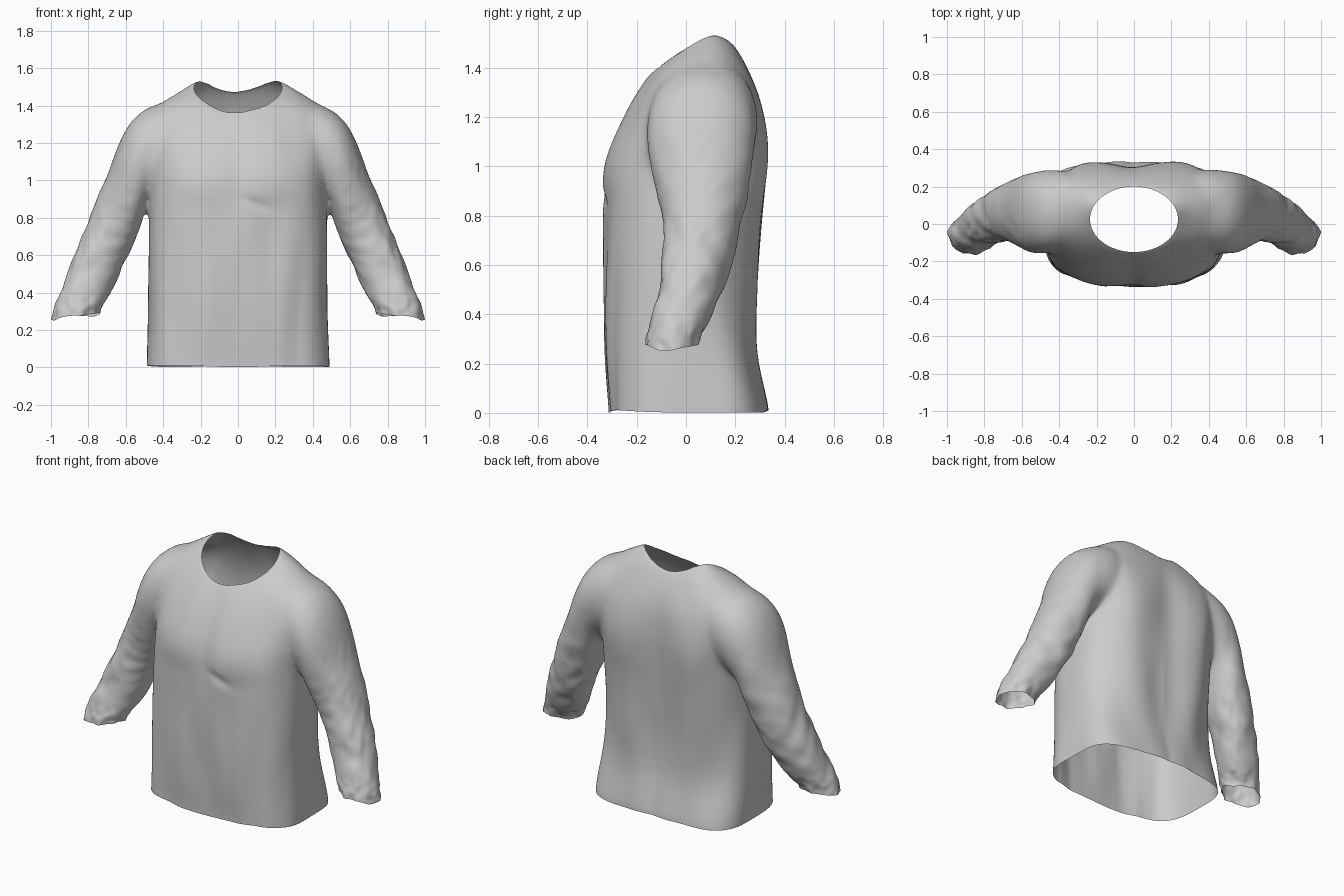
import bpy, bmesh
from math import sin, cos, pi, exp, atan2, hypot
from mathutils import Vector, noise

if "Cube" in bpy.data.objects:
    bpy.data.objects.remove(bpy.data.objects["Cube"])

SEG = 40
bm = bmesh.new()


def spow(v, e):
    return (abs(v) ** e) * (1 if v >= 0 else -1)


def loft(rings):
    """Closed solid through rings of (centre, half axis a, half axis b, exponent)."""
    loops = []
    for c, a, b, n in rings:
        loops.append([bm.verts.new(c + a * spow(cos(t), 2 / n) + b * spow(sin(t), 2 / n))
                      for t in (2 * pi * i / SEG for i in range(SEG))])
    for lo, hi in zip(loops, loops[1:]):
        for i in range(SEG):
            j = (i + 1) % SEG
            bm.faces.new((lo[i], lo[j], hi[j], hi[i]))
    bm.faces.new(loops[0][::-1])
    bm.faces.new(loops[-1])


# Torso: z, half width, front y, back y, squareness
torso = [(-.14, .49, -.31, .34, 3.6), (-.05, .49, -.31, .335, 3.6), (.02, .49, -.31, .332, 3.6),
         (.14, .485, -.32, .305, 3.3), (.3, .48, -.328, .275, 3), (.6, .48, -.335, .30, 2.7),
         (.85, .48, -.338, .325, 2.6), (1.0, .475, -.335, .342, 2.6), (1.12, .49, -.29, .342, 2.6),
         (1.25, .51, -.225, .322, 2.5), (1.35, .49, -.165, .285, 2.4), (1.42, .42, -.11, .25, 2.3),
         (1.48, .31, -.04, .215, 2.3), (1.525, .24, .02, .17, 2.2), (1.55, .17, .04, .14, 2)]
loft([(Vector((0, (f + k) / 2, z)), Vector((w, 0, 0)), Vector((0, (k - f) / 2, 0)), n)
      for z, w, f, k, n in torso])

# Sleeves: outer x, z, inner x, z, front y, back y
sleeve = [(.22, 1.47, .28, 1.02, -.08, .25), (.42, 1.425, .41, .97, -.15, .295),
          (.56, 1.35, .465, .91, -.165, .285), (.64, 1.2, .49, .85, -.15, .27),
          (.69, 1.04, .525, .74, -.115, .25), (.755, .91, .565, .64, -.09, .222),
          (.825, .72, .625, .515, -.088, .19), (.905, .52, .685, .39, -.12, .135),
          (.97, .36, .735, .315, -.155, .07), (.995, .27, .755, .27, -.162, .04),
          (1.0, .20, .77, .20, -.16, .03), (1.0, .12, .78, .12, -.16, .03)]
for s in (1, -1):
    loft([(Vector((s * (ox + ix) / 2, (f + k) / 2, (oz + iz) / 2)),
           Vector((s * (ox - ix) / 2, 0, (oz - iz) / 2)), Vector((0, (k - f) / 2, 0)), 2.15)
          for ox, oz, ix, iz, f, k in sleeve])

bmesh.ops.recalc_face_normals(bm, faces=bm.faces)
mesh = bpy.data.meshes.new("shirt")
bm.to_mesh(mesh)
bm.free()
shirt = bpy.data.objects.new("shirt", mesh)
bpy.context.collection.objects.link(shirt)
bpy.context.view_layer.objects.active = shirt
shirt.select_set(True)


def bump(v, c, w):
    return exp(-((v - c) / w) ** 2)


def ramp(v, lo, hi):
    t = min(1, max(0, (v - lo) / (hi - lo)))
    return t * t * (3 - 2 * t)


# Fuse the torso and sleeves into one skin
m = shirt.modifiers.new("round", 'SUBSURF')
m.levels = 2
m = shirt.modifiers.new("fuse", 'REMESH')
m.mode = 'VOXEL'
m.voxel_size = .011
m = shirt.modifiers.new("soften", 'SMOOTH')
m.factor, m.iterations = .5, 8
for name in ("round", "fuse", "soften"):
    bpy.ops.object.modifier_apply(modifier=name)

# Melt the armhole seams around the shoulders
group = shirt.vertex_groups.new(name="armhole")
for v in shirt.data.vertices:
    w = bump(abs(v.co.x), .44, .11) * ramp(v.co.z, .86, 1.0)
    if w > .02:
        group.add([v.index], w, 'REPLACE')
m = shirt.modifiers.new("melt", 'SMOOTH')
m.factor, m.iterations, m.vertex_group = .5, 80, "armhole"
bpy.ops.object.modifier_apply(modifier="melt")

bm = bmesh.new()
bm.from_mesh(shirt.data)
bm.normal_update()

# Cloth folds
normals = {v: v.normal.copy() for v in bm.verts}
for v, n in normals.items():
    x, y, z = v.co
    ax = abs(x)
    arm = ramp(ax - max(0, .5 - z) * .2, .5, .6) * (1 - ramp(z, 1.1, 1.3))
    body = 1 - ramp(ax, .47, .53)
    d = 0
    if body:
        low = ramp(1.0 - z, 0, .6)
        side = ramp(abs(y), .05, .2)
        if y < 0:
            d += -.010 * bump(x, 0, .05) * bump(z, 1.0, .2)
            d += .007 * bump(ax, .2, .13) * bump(z, .98, .13)
            d += -.010 * bump(z - .88 + .35 * (x - .08), 0, .03) * bump(x, .1, .07)
            d += -.003 * bump(z, .86, .06) * bump(ax, .2, .15)
            d += .010 * low * noise.noise(Vector((x * 9, 3, z * 1.2)))
        else:
            d += -.035 * bump(x, 0, .13) * bump(z, .95, .45)
            d += .016 * bump(ax, .29, .11) * bump(z, 1.02, .25)
            d += .006 * low * sin(19 * ax - 5 * z)
        d = d * side + .008 * noise.noise(Vector((x * 6, y * 6, z * 2.2)))
        d *= body
    if arm:
        # creases run diagonally across the elbow and gather at the cuff
        along = z * .87 - ax * .5
        turn = y * 7 + (ax * .87 + z * .5) * 7
        fold = noise.noise(Vector((along * 7 + y * 9, turn, 2.5)))
        fold += .5 * noise.noise(Vector((along * 14 - y * 14, turn * 1.6, 7.1)))
        d += arm * .011 * fold * (bump(z, .6, .3) + .15)
        a = atan2(y + .06, ax - .87)
        d += arm * (1 - ramp(z, .28, .42)) * (
            .004 * sin(9 * a) + .011 * noise.noise(Vector((ax * 24, y * 24, z * 25))))
    v.co += n * d

# Open the neck, hem and cuffs, pulling each new rim onto a clean line
NX, NY, NC = .235, .175, .025


def neck_r(p):
    return hypot(p.x / NX, (p.y - NC) / NY)


def hem_z(p):
    if abs(p.x) > .65:
        return .27 - .1 * (abs(p.x) - .87) + .008 * sin(31 * p.y + 14 * abs(p.x))
    return .006 + .005 * sin(9 * p.x + 5 * p.y)


dead = [v for v in bm.verts
        if (v.co.z > 1.2 and neck_r(v.co) < 1) or v.co.z < hem_z(v.co)]
bmesh.ops.delete(bm, geom=dead, context='VERTS')
collar = [v for v in bm.verts if v.is_boundary and v.co.z > 1.2]
for v in bm.verts:
    if v.is_boundary and v.co.z <= 1.2:
        v.co.z = hem_z(v.co)
for step in range(6):
    # even out the collar rim along its own edge loop
    mids = {v: sum((e.other_vert(v).co for e in v.link_edges if e.is_boundary), Vector()) / 2
            for v in collar if sum(e.is_boundary for e in v.link_edges) == 2}
    for v, mid in mids.items():
        v.co = v.co.lerp(mid, .5)
    for v in collar:
        r = neck_r(v.co)
        v.co.x /= r
        v.co.y = NC + (v.co.y - NC) / r

bm.to_mesh(shirt.data)
bm.free()
for p in shirt.data.polygons:
    p.use_smooth = True
